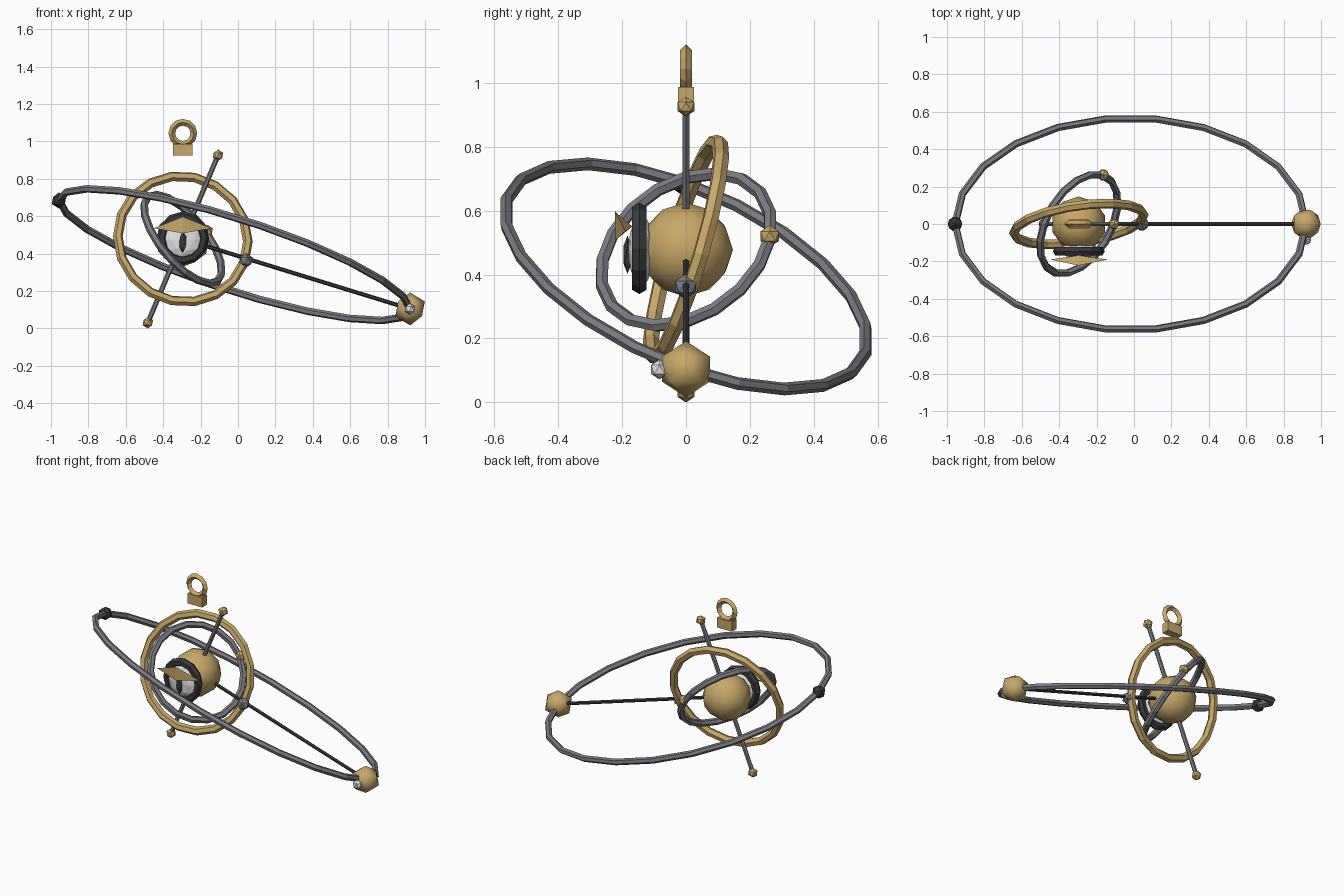
import bpy, bmesh, math
from mathutils import Vector as V, Matrix

if "Cube" in bpy.data.objects:
    bpy.data.objects.remove(bpy.data.objects["Cube"])

def mat(name, c):
    m = bpy.data.materials.new(name)
    m.diffuse_color = (*c, 1)
    m.use_nodes = True
    m.node_tree.nodes["Principled BSDF"].inputs["Base Color"].default_value = m.diffuse_color
    return m

GOLD = mat("gold", (0.58, 0.39, 0.14))
GREY = mat("steel grey", (0.20, 0.20, 0.225))
DARK = mat("dark iron", (0.04, 0.04, 0.047))
WHITE = mat("pearl white", (0.78, 0.78, 0.78))

def finish(name, bm, m, smooth=False):
    bmesh.ops.recalc_face_normals(bm, faces=bm.faces)
    me = bpy.data.meshes.new(name)
    bm.to_mesh(me)
    bm.free()
    me.materials.append(m)
    for p in me.polygons:
        p.use_smooth = smooth
    ob = bpy.data.objects.new(name, me)
    bpy.context.collection.objects.link(ob)
    return ob

def ball(name, c, r, m, sub=1, smooth=False, scale=(1, 1, 1)):
    bm = bmesh.new()
    mx = Matrix.Translation(c) @ Matrix.Diagonal((*scale, 1))
    bmesh.ops.create_icosphere(bm, subdivisions=sub, radius=r, matrix=mx)
    return finish(name, bm, m, smooth)

def rod(name, a, b, r, m, n=6):
    a, b = V(a), V(b)
    bm = bmesh.new()
    mx = Matrix.Translation((a + b) / 2) @ (b - a).to_track_quat('Z', 'Y').to_matrix().to_4x4()
    bmesh.ops.create_cone(bm, cap_ends=True, segments=n, radius1=r, radius2=r,
                          depth=(b - a).length, matrix=mx)
    return finish(name, bm, m)

def ring(name, c, a, b, r, m, n, k=6):
    """Tube swept round the ellipse c + a cos t + b sin t."""
    c, a, b = V(c), V(a), V(b)
    axis = a.cross(b).normalized()
    bm = bmesh.new()
    loops = []
    for i in range(n):
        t = 2 * math.pi * i / n
        p = c + a * math.cos(t) + b * math.sin(t)
        out = (b * math.cos(t) - a * math.sin(t)).cross(axis).normalized()
        loops.append([bm.verts.new(p + r * (out * math.cos(2 * math.pi * j / k)
                                            + axis * math.sin(2 * math.pi * j / k)))
                      for j in range(k)])
    for i in range(n):
        p, q = loops[i], loops[(i + 1) % n]
        for j in range(k):
            bm.faces.new((p[j], q[j], q[(j + 1) % k], p[(j + 1) % k]))
    return finish(name, bm, m)

def round_ring(name, c, normal, start, R, r, m, n, k=6):
    w = V(normal).normalized()
    u = V(start)
    u = (u - w * u.dot(w)).normalized()
    return ring(name, c, u * R, w.cross(u) * R, r, m, n, k)

C = V((-0.295, 0, 0.478))
PLANET = V((0.92, 0, 0.104))

# central globe and the two nested rings
ball("central_globe", C, 0.147, GOLD, 2, True)
round_ring("gold_ring", C, (-0.14, 0.95, -0.28), (1, 0, 0), 0.351, 0.026, GOLD, 18)
round_ring("inner_ring", C, (0.70, -0.41, 0.58), (0.135, 0.265, 0.04), 0.292, 0.021, GREY, 18)
ball("inner_ring_bead", (-0.165, 0.262, 0.52), 0.034, GOLD)

# tilted axis with end knobs
LOW, HIGH = (-0.482, 0, 0.031), (-0.107, 0, 0.925)
rod("axis_rod", LOW, HIGH, 0.0135, GREY)
ball("axis_knob_low", LOW, 0.031, GOLD)
ball("axis_knob_high", HIGH, 0.031, GOLD)

# outer orbit, its bodies and the arm
ring("orbit_ring", (-0.018, 0, 0.394), (0.938, 0, -0.29), (0, 0.567, -0.2), 0.02, GREY, 22)
rod("orbit_arm", C, PLANET, 0.011, DARK)
ball("arm_bead", (0.042, 0, 0.362), 0.04, GREY)
ball("planet", PLANET, 0.088, GOLD, 1, True)
ball("moon", (0.92, -0.083, 0.103), 0.031, WHITE)
ball("counterweight", (-0.957, 0, 0.684), 0.043, DARK)

# eye on the front of the globe
ring("eye_rim", (-0.295, -0.146, 0.482), (0.113, 0, 0), (0, 0, 0.117), 0.026, DARK, 12)
ball("eye_white", (-0.295, -0.14, 0.475), 0.11, WHITE, 2, False, (1, 0.38, 1))
ball("eye_slit", (-0.295, -0.183, 0.462), 0.06, DARK, 1, False, (0.35, 0.25, 1))

# eyelid: three-sided spindle
bm = bmesh.new()
mid = [bm.verts.new((-0.295, y, z)) for y, z in ((-0.222, 0.597), (-0.168, 0.55), (-0.22, 0.508))]
for x in (-0.155, 0.155):
    tip = bm.verts.new((-0.295 + x, -0.19, 0.535))
    for i in range(3):
        bm.faces.new((tip, mid[i], mid[(i + 1) % 3]))
finish("eyelid", bm, GOLD)

# hanging loop on its block
bm = bmesh.new()
bmesh.ops.create_cube(bm, size=1, matrix=Matrix.Translation((-0.295, 0, 0.955))
                      @ Matrix.Diagonal((0.106, 0.05, 0.064, 1)))
finish("loop_block", bm, GOLD)
ring("hanging_loop", (-0.295, 0, 1.043), (0.059, 0, 0), (0, 0, 0.059), 0.018, GOLD, 12, 4)
